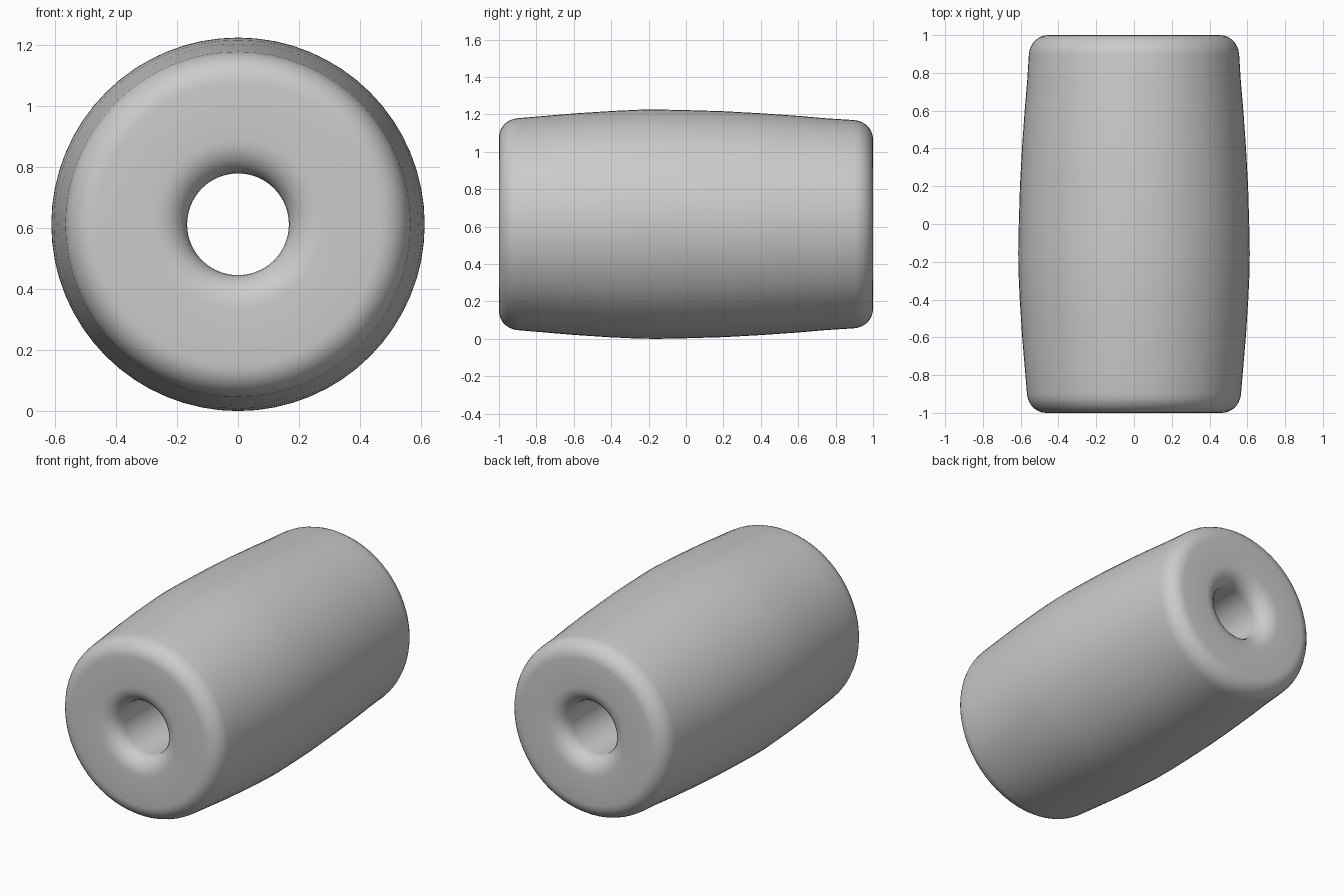
import bpy, bmesh, math
from mathutils import Matrix, Vector

cube = bpy.data.objects.get("Cube")
if cube:
    bpy.data.objects.remove(cube, do_unlink=True)

RADIUS, HOLE, SEGMENTS = 0.613, 0.167, 64


def fillet(cr, cy, rr, ry, start, end, steps=7):
    """Quarter-round profile points (radius, y) around a centre."""
    angles = [math.radians(start + (end - start) * i / steps) for i in range(steps + 1)]
    return [(cr + rr * math.cos(a), cy + ry * math.sin(a)) for a in angles]


# Closed cross-section: front hole lip, front rim, bulging side, back rim, back hole lip
profile = fillet(HOLE + 0.11, -0.9, 0.11, 0.10, 180, 270)
profile += fillet(0.465, -0.89, 0.102, 0.11, 270, 355)
profile += [(0.575, -0.8), (0.592, -0.6), (0.605, -0.4), (0.612, -0.25), (RADIUS, -0.15),
            (0.610, 0.0), (0.604, 0.2), (0.593, 0.4), (0.579, 0.6), (0.566, 0.75)]
profile += fillet(0.455, 0.89, 0.102, 0.11, 3, 90)
profile += fillet(HOLE + 0.11, 0.9, 0.11, 0.10, 90, 180)

# Revolve the section around the long axis
bm = bmesh.new()
verts = [bm.verts.new((r, y, 0)) for r, y in profile]
edges = [bm.edges.new((v, verts[(i + 1) % len(verts)])) for i, v in enumerate(verts)]
bmesh.ops.spin(bm, geom=verts + edges, cent=(0, 0, 0), axis=(0, 1, 0),
               angle=math.tau, steps=SEGMENTS, use_merge=True)
bmesh.ops.remove_doubles(bm, verts=bm.verts[:], dist=1e-5)
bmesh.ops.recalc_face_normals(bm, faces=bm.faces[:])
bmesh.ops.transform(bm, matrix=Matrix.Translation(Vector((0, 0, RADIUS))), verts=bm.verts[:])
mesh = bpy.data.meshes.new("barrel_bead")
bm.to_mesh(mesh)
bm.free()

bead = bpy.data.objects.new("barrel_bead", mesh)
bpy.context.collection.objects.link(bead)

# Plain grey material
grey = bpy.data.materials.new("light grey")
grey.use_nodes = True
grey.diffuse_color = (0.6, 0.6, 0.6, 1)
grey.node_tree.nodes["Principled BSDF"].inputs["Base Color"].default_value = (0.6, 0.6, 0.6, 1)
mesh.materials.append(grey)

# Smooth shading
bpy.ops.object.select_all(action="DESELECT")
bead.select_set(True)
bpy.context.view_layer.objects.active = bead
bpy.ops.object.shade_smooth_by_angle(angle=math.radians(40))
